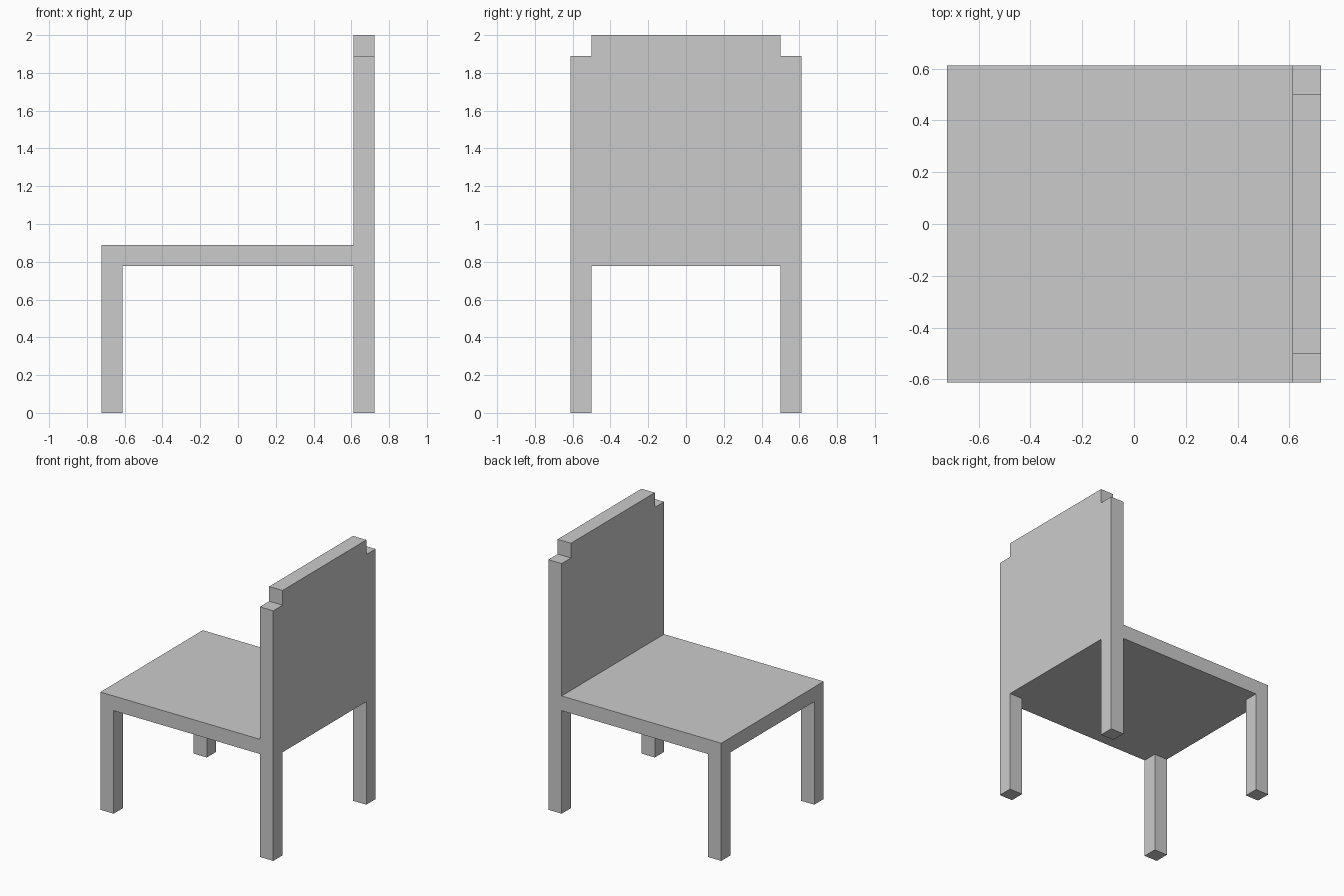
import bpy, bmesh

if "Cube" in bpy.data.objects:
    bpy.data.objects.remove(bpy.data.objects["Cube"])

U = 1 / 9                      # thickness of every board and post
HX, HY = 6.5 * U, 5.5 * U      # half depth (x) and half width (y)
SEAT_Z = 7 * U                 # underside of the seat


def extrude_x(name, profile, x0, x1):
    """Extrude a closed (y, z) outline from x0 to x1."""
    bm = bmesh.new()
    face = bm.faces.new([bm.verts.new((x0, y, z)) for y, z in profile])
    ext = bmesh.ops.extrude_face_region(bm, geom=[face])
    verts = [v for v in ext["geom"] if isinstance(v, bmesh.types.BMVert)]
    bmesh.ops.translate(bm, verts=verts, vec=(x1 - x0, 0, 0))
    bmesh.ops.recalc_face_normals(bm, faces=bm.faces)
    mesh = bpy.data.meshes.new(name)
    bm.to_mesh(mesh)
    bm.free()
    obj = bpy.data.objects.new(name, mesh)
    bpy.context.collection.objects.link(obj)
    return obj


def rect(y0, y1, z0, z1):
    return [(y0, z0), (y1, z0), (y1, z1), (y0, z1)]


# Seat board, butting against the backrest
extrude_x("seat", rect(-HY, HY, SEAT_Z, SEAT_Z + U), -HX, HX - U)

# Front legs, mirrored across the width
legs = extrude_x("front_legs", rect(HY - U, HY, 0, SEAT_Z), -HX, -HX + U)
mirror = legs.modifiers.new("Mirror", "MIRROR")
mirror.use_axis = (False, True, False)

# Backrest with rear legs: half outline, stepped at the top corner, then mirrored
half = [(HY - U, SEAT_Z), (HY - U, 0), (HY, 0),
        (HY, 2 - U), (HY - U, 2 - U), (HY - U, 2)]
outline = half + [(-y, z) for y, z in reversed(half)]
extrude_x("backrest_with_rear_legs", outline, HX - U, HX)
